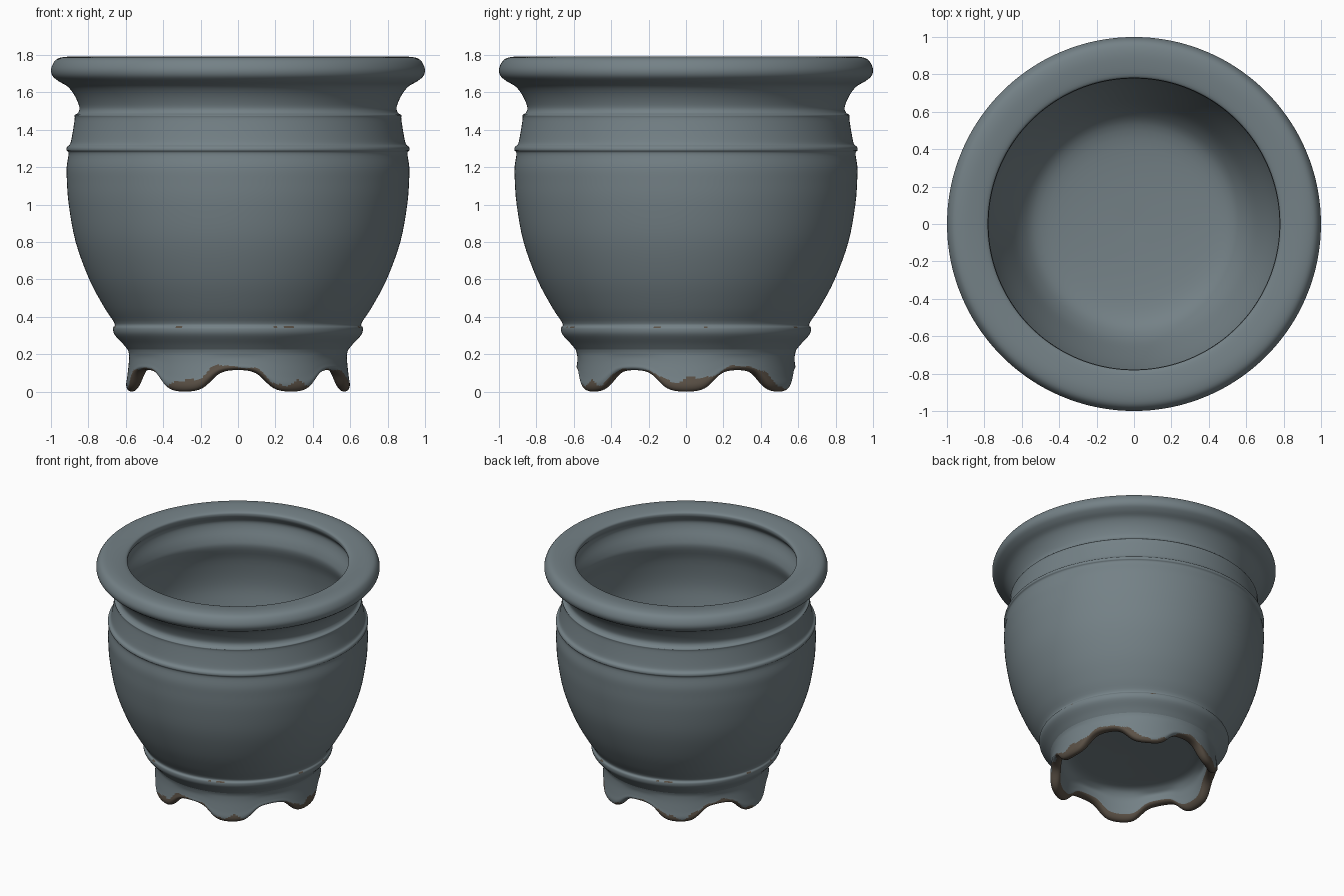
import bpy, math

if "Cube" in bpy.data.objects:
    bpy.data.objects.remove(bpy.data.objects["Cube"])

SEG = 216      # segments around the pot
SUB = 4        # curve steps between profile points


def material(name, rgb):
    m = bpy.data.materials.new(name)
    m.diffuse_color = (*rgb, 1)
    m.use_nodes = True
    m.node_tree.nodes["Principled BSDF"].inputs["Base Color"].default_value = m.diffuse_color
    return m


glaze = material("slate glaze", (0.175, 0.22, 0.24))
clay = material("bare brown clay", (0.105, 0.083, 0.062))


def smooth_profile(pts):
    """Catmull-Rom curve through (radius, height) points."""
    p = [pts[0]] + pts + [pts[-1]]
    out = []
    for i in range(1, len(p) - 2):
        for s in range(SUB):
            t = s / SUB
            out.append(tuple(0.5 * (2 * b + (c - a) * t + (2 * a - 5 * b + 4 * c - d) * t * t
                                    + (3 * b - a - 3 * c + d) * t ** 3)
                             for a, b, c, d in zip(p[i - 1], p[i], p[i + 1], p[i + 2])))
    return out + [pts[-1]]


def lathe(name, pts, warp, is_clay):
    """Revolve a profile; warp bends each point, is_clay picks the colour."""
    prof = smooth_profile(pts)
    verts, faces, marks = [], [], []
    for r, z in prof:
        for k in range(SEG):
            a = 2 * math.pi * k / SEG
            rr, zz = warp(max(r, 0.0005), z, a)
            verts.append((rr * math.cos(a), rr * math.sin(a), zz))
    for i in range(len(prof) - 1):
        for k in range(SEG):
            n = (k + 1) % SEG
            faces.append((i * SEG + k, (i + 1) * SEG + k, (i + 1) * SEG + n, i * SEG + n))
            r = (prof[i][0] + prof[i + 1][0]) / 2
            z = (prof[i][1] + prof[i + 1][1]) / 2
            marks.append(int(is_clay(r, z, 2 * math.pi * (k + 0.5) / SEG)))
    # cap the tiny circle left on the axis
    ends = [(0, range(SEG)), (len(prof) - 1, reversed(range(SEG)))]
    for row, order in ends:
        if prof[row][0] < 0.001:
            faces.append([row * SEG + k for k in order])
            marks.append(0)
    me = bpy.data.meshes.new(name)
    me.from_pydata(verts, [], faces)
    me.materials.append(glaze)
    me.materials.append(clay)
    for f, m in zip(me.polygons, marks):
        f.material_index = m
        f.use_smooth = True
    ob = bpy.data.objects.new(name, me)
    bpy.context.collection.objects.link(ob)
    return ob


def noise(a):
    return math.sin(3 * a + 0.6) + 0.7 * math.sin(7 * a + 2) + 0.6 * math.sin(17 * a) + 0.4 * math.sin(31 * a + 1)


# Bowl: inside floor, inner wall, rolled rim, beaded shoulder, belly, base ridge
bowl = [(0, .30), (.3, .31), (.5, .34), (.6, .42), (.68, .57), (.77, .8), (.83, 1.05),
        (.845, 1.2), (.82, 1.38), (.78, 1.5), (.785, 1.56), (.815, 1.64), (.82, 1.69),
        (.79, 1.73), (.78, 1.755), (.79, 1.775), (.85, 1.787), (.92, 1.79), (.972, 1.775),
        (.998, 1.73), (.993, 1.69), (.96, 1.66), (.91, 1.63), (.872, 1.58), (.848, 1.52),
        (.856, 1.49), (.874, 1.478), (.873, 1.458), (.885, 1.38), (.897, 1.325),
        (.914, 1.308), (.917, 1.29), (.906, 1.272), (.916, 1.2), (.915, 1.13), (.905, 1.0),
        (.868, .8), (.795, .6), (.715, .45), (.66, .365), (.668, .34), (.66, .305),
        (.615, .255), (.59, .225)]


def bowl_clay(r, z, a):
    # worn flecks along the top of the base ridge
    return r > 0.65 and 0.337 < z < 0.352 and noise(a * 2 + 0.5) > 1.2


lathe("bowl", bowl, lambda r, z, a: (r, z), bowl_clay)

# Foot ring: skirt with six scalloped feet, hollow underneath
foot = [(.59, .225), (.583, .2), (.58, .15), (.582, .08), (.584, .035), (.572, .008),
        (.55, 0), (.528, .01), (.514, .04), (.51, .1), (.5, .17), (.45, .215), (.3, .222), (0, .225)]


def foot_warp(r, z, a):
    # arch = 1 at the front (-y) and every 60 degrees, 0 under each foot
    c = math.cos(6 * (a + math.pi / 2))
    arch = 0.5 + 0.5 * math.tanh(1.5 * c) / math.tanh(1.5)
    if z < 0.2:
        low = (0.2 - z) / 0.2
        z = 0.2 - low * (0.2 - 0.115 * arch)
        r += 0.017 * low * (1 - arch)
    return r, z


def foot_clay(r, z, a):
    # bare lower edge with an uneven glaze line
    if r < 0.5:
        return False
    return z < (0.04 + 0.022 * noise(a) if r > 0.56 else 0.045)


lathe("foot_ring", foot, foot_warp, foot_clay)
